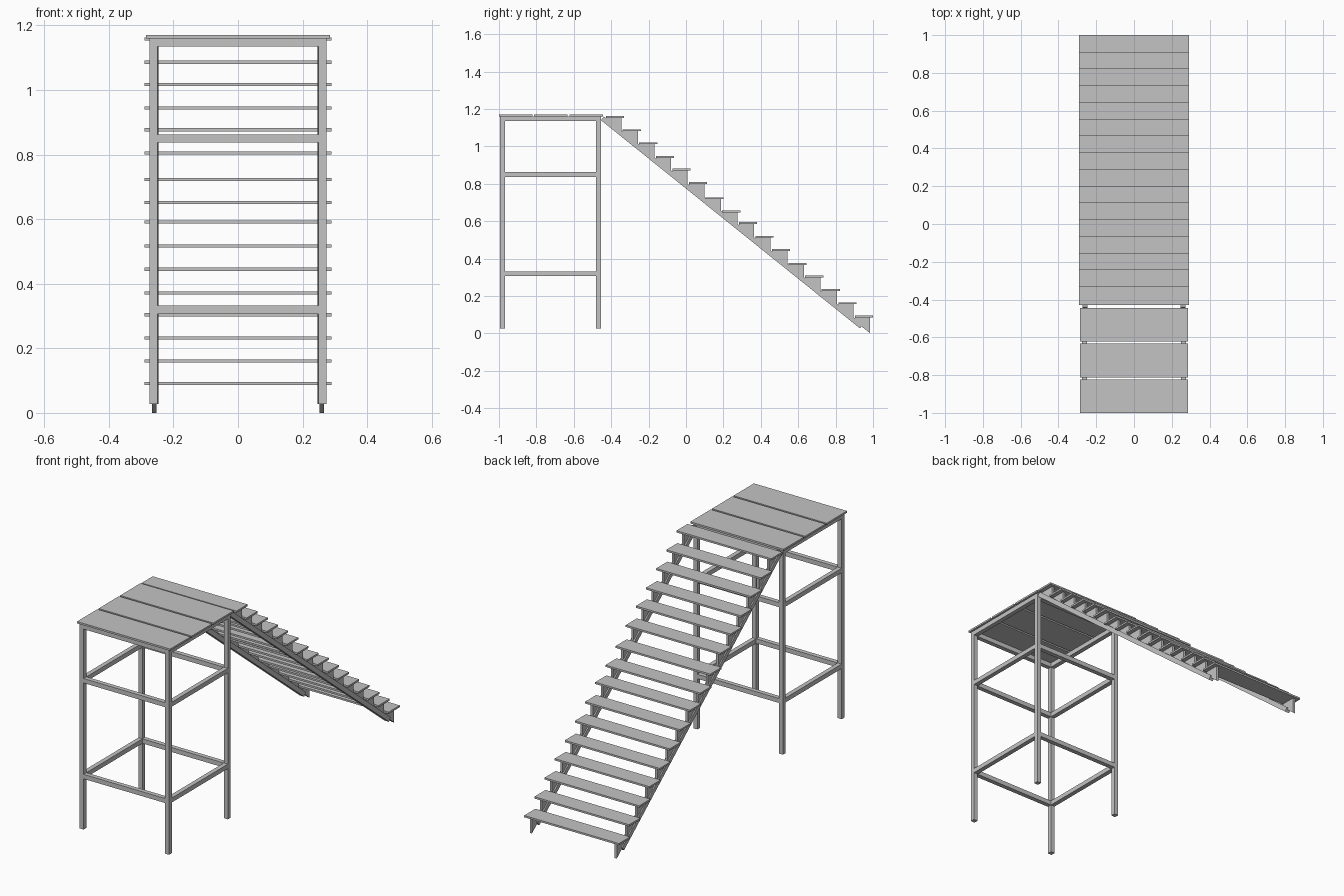
import bpy, bmesh, math
from mathutils import Matrix, Vector

cube = bpy.data.objects.get("Cube")
if cube:
    bpy.data.objects.remove(cube, do_unlink=True)

# Single painted-steel grey
GREY = (0.55, 0.55, 0.55, 1)
steel = bpy.data.materials.new("plain grey")
steel.use_nodes = True
steel.diffuse_color = GREY
steel.node_tree.nodes["Principled BSDF"].inputs["Base Color"].default_value = GREY


def finish(name, bm):
    bmesh.ops.recalc_face_normals(bm, faces=bm.faces)
    mesh = bpy.data.meshes.new(name)
    bm.to_mesh(mesh)
    bm.free()
    mesh.materials.append(steel)
    obj = bpy.data.objects.new(name, mesh)
    bpy.context.scene.collection.objects.link(obj)
    return obj


def box(name, x, y, z):
    """Box from (low, high) ranges on each axis."""
    bm = bmesh.new()
    size = [r[1] - r[0] for r in (x, y, z)]
    mid = Vector([(r[0] + r[1]) / 2 for r in (x, y, z)])
    bmesh.ops.create_cube(bm, size=1, matrix=Matrix.Translation(mid) @ Matrix.Diagonal((*size, 1)))
    return finish(name, bm)


def side_plate(name, profile, x_low, x_high):
    """Extrude a (y, z) outline across x."""
    bm = bmesh.new()
    face = bm.faces.new([bm.verts.new((x_low, y, z)) for y, z in profile])
    ext = bmesh.ops.extrude_face_region(bm, geom=[face])
    moved = [v for v in ext["geom"] if isinstance(v, bmesh.types.BMVert)]
    bmesh.ops.translate(bm, verts=moved, vec=(x_high - x_low, 0, 0))
    return finish(name, bm)


BAR = 0.025
X_OUT = 0.274
Y_FRONT, Y_REAR = -0.994, -0.455
FOOT, DECK = 0.027, 1.16
sides = {"right": (-X_OUT, -X_OUT + BAR), "left": (X_OUT - BAR, X_OUT)}
ends = {"front": (Y_FRONT, Y_FRONT + BAR), "rear": (Y_REAR - BAR, Y_REAR)}

# Tower posts
for side, xr in sides.items():
    for end, yr in ends.items():
        box(f"{end}_{side}_post", xr, yr, (FOOT, DECK - BAR))

# Lower, middle and top rings of rails
inner_x = (-X_OUT + BAR, X_OUT - BAR)
inner_y = (Y_FRONT + BAR, Y_REAR - BAR)
for ring, z in (("lower", 0.307), ("middle", 0.837), ("top", DECK - BAR)):
    top = ring == "top"
    for end, yr in ends.items():
        box(f"{ring}_{end}_rail", (-X_OUT, X_OUT) if top else inner_x, yr, (z, z + BAR))
    for side, xr in sides.items():
        box(f"{ring}_{side}_rail", xr, inner_y, (z, z + BAR))

# Three deck boards
for i in range(3):
    y = -1 + 0.1885 * i
    box(f"deck_board_{i + 1}", (-0.285, 0.285), (y, y + 0.178), (DECK, DECK + 0.01))

# Sloping stringers under the steps
start, end = Vector((-0.455, 1.14)), Vector((0.93, FOOT))
along = (end - start).normalized()
up = Vector((-along.y, along.x)) * BAR
for side, s in (("right", -1), ("left", 1)):
    xs = sorted((s * 0.246, s * 0.272))
    side_plate(f"{side}_stringer", [start, end, end + up, start + up], *xs)

# Treads, each carried by a triangular bracket on both stringers
tread_tops = [1.163, 1.091, 1.022, 0.949, 0.882, 0.81, 0.728, 0.657,
              0.596, 0.522, 0.45, 0.376, 0.309, 0.237, 0.166, 0.096]
for i, top in enumerate(tread_tops):
    back = 1 - 0.0887 * (len(tread_tops) - 1 - i)
    under = top - 0.01
    box(f"tread_{i + 1}", (-0.29, 0.29), (back - 0.097, back), (under, top))
    heel = back - 0.015
    profile = [(heel, under), (heel, under - 0.086), (back - 0.097, under - 0.02), (back - 0.097, under)]
    for side, s in (("right", -1), ("left", 1)):
        xs = sorted((s * 0.253, s * 0.266))
        side_plate(f"{side}_bracket_{i + 1}", profile, *xs)
